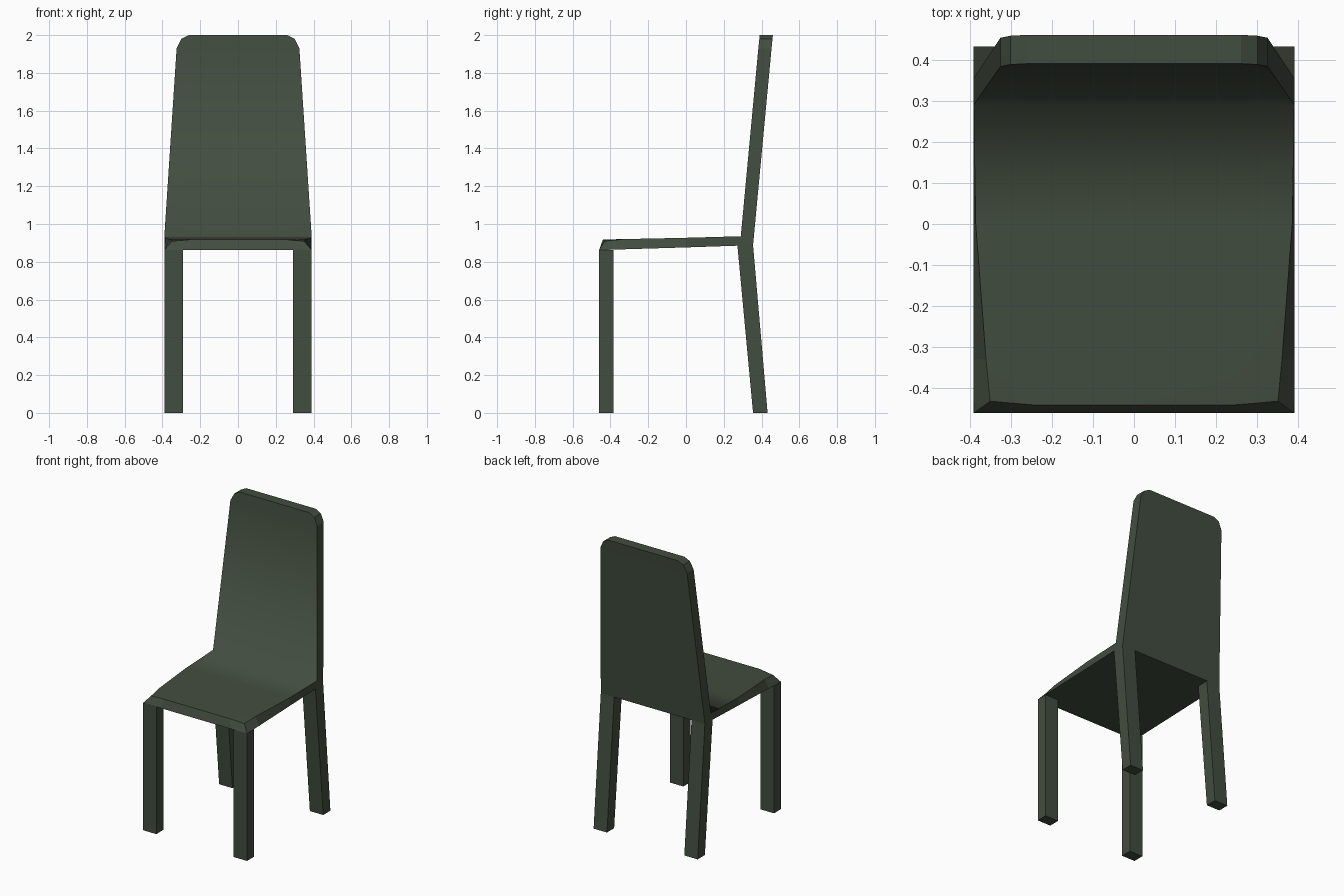
import bpy, bmesh

cube = bpy.data.objects.get("Cube")
if cube:
    bpy.data.objects.remove(cube, do_unlink=True)

# One colour for the whole chair
paint = bpy.data.materials.new("dark green grey")
paint.use_nodes = True
colour = (0.055, 0.074, 0.050, 1)
paint.diffuse_color = colour
paint.node_tree.nodes["Principled BSDF"].inputs["Base Color"].default_value = colour


def finish(name, bm):
    bmesh.ops.recalc_face_normals(bm, faces=bm.faces)
    mesh = bpy.data.meshes.new(name)
    bm.to_mesh(mesh)
    bm.free()
    mesh.materials.append(paint)
    obj = bpy.data.objects.new(name, mesh)
    bpy.context.collection.objects.link(obj)
    return obj


def seat_and_back():
    """Loft an L-shaped shell: half width, y, z of upper side, then of lower side."""
    stations = [
        (.35, -.44, .918, .39, -.46, .862),
        (.36, -.33, .920, .39, -.33, .866),
        (.385, 0, .927, .39, 0, .876),
        (.39, .29, .935, .39, .355, .888),
        (.325, .383, 1.93, .325, .453, 1.93),
        (.30, .388, 1.98, .30, .458, 1.98),
        (.26, .39, 2, .26, .46, 2),
    ]
    columns = (-1, -.7, .7, 1)
    bm = bmesh.new()
    rows = []
    for i, (w, y, z, lw, ly, lz) in enumerate(stations):
        upper, lower = [], []
        for c in columns:
            # Front corners are eased back and down a little
            ease = .009 if i == 0 and abs(c) == 1 else 0
            upper.append(bm.verts.new((c * w, y + ease, z - ease)))
            lower.append(bm.verts.new((c * lw, ly, lz)))
        rows.append((upper, lower))
    skin = set()
    last = len(columns) - 1
    for (ua, la), (ub, lb) in zip(rows, rows[1:]):
        for j in range(last):
            skin.add(bm.faces.new((ua[j], ua[j + 1], ub[j + 1], ub[j])))
            bm.faces.new((la[j], lb[j], lb[j + 1], la[j + 1]))
        for j in (0, last):
            bm.faces.new((ua[j], ub[j], lb[j], la[j]))
    for upper, lower in (rows[0], rows[-1]):
        for j in range(last):
            bm.faces.new((upper[j], upper[j + 1], lower[j + 1], lower[j]))
    # The sitting surface blends smoothly, all other edges stay crisp
    for f in skin:
        f.smooth = True
    for e in bm.edges:
        e.smooth = all(f in skin for f in e.link_faces)
    finish("seat_and_back", bm)


def leg_pair(name, foot, top, height):
    """Straight or raked leg, mirrored to the other side."""
    bm = bmesh.new()
    rings = []
    for (y0, y1), z in ((foot, 0), (top, height)):
        rings.append([bm.verts.new((x, y, z)) for x, y in
                      ((.29, y0), (.39, y0), (.39, y1), (.29, y1))])
    for ring in rings:
        bm.faces.new(ring)
    a, b = rings
    for i in range(4):
        j = (i + 1) % 4
        bm.faces.new((a[i], a[j], b[j], b[i]))
    obj = finish(name, bm)
    obj.modifiers.new("Mirror", "MIRROR")


seat_and_back()
leg_pair("front_legs", (-.46, -.385), (-.46, -.385), .863)
leg_pair("back_legs", (.355, .432), (.272, .355), .888)
